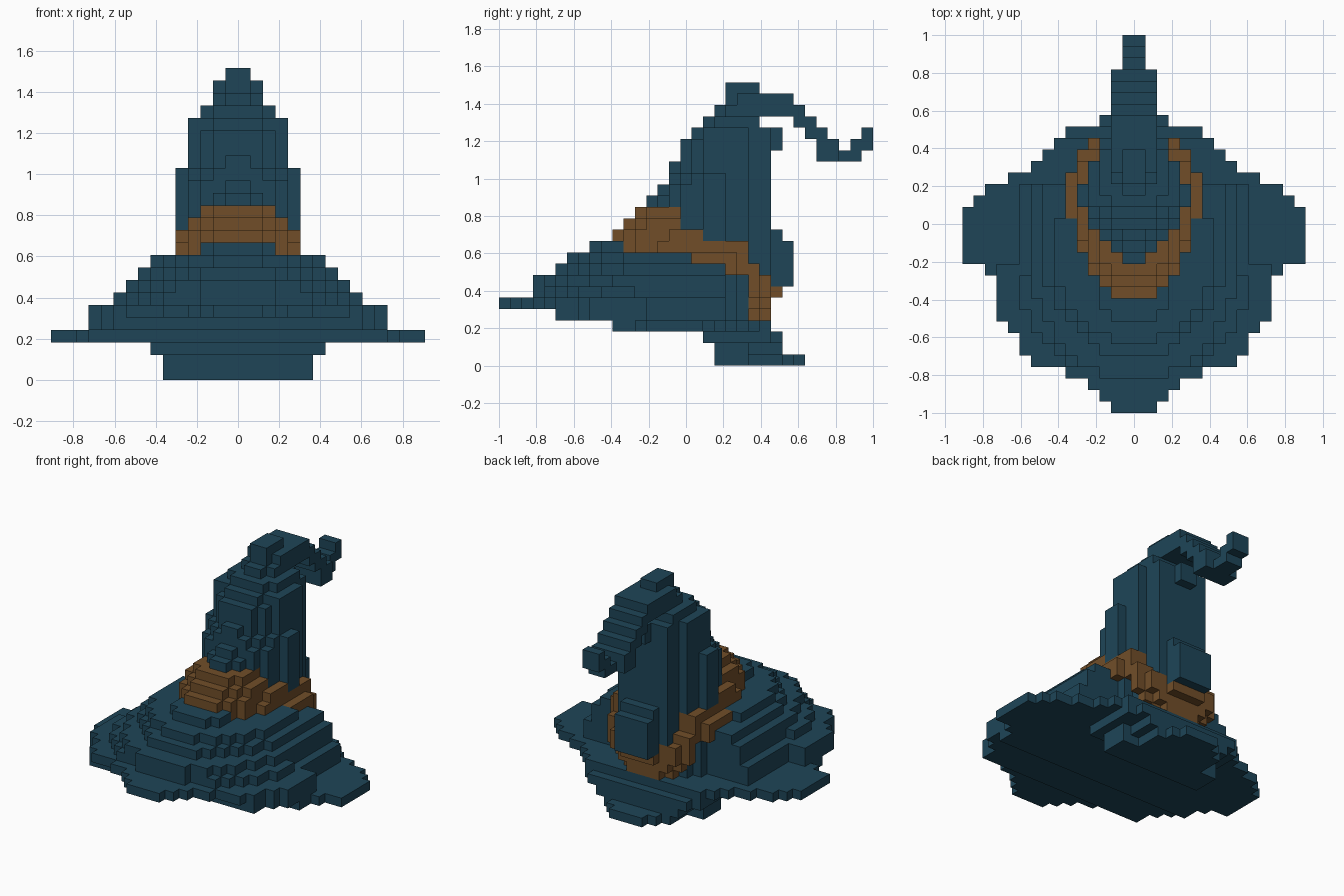
import bpy, bmesh, math

if "Cube" in bpy.data.objects:
    bpy.data.objects.remove(bpy.data.objects["Cube"])

V = 2 / 33            # block size; rows run front to back, layers run upward
cells = {}            # (column, row, layer) -> part name


def fill(part, layer, row, half):
    """Fill a mirrored run of blocks, keeping blocks already placed."""
    for i in range(-half, half):
        cells.setdefault((i, row, layer), part)


def oval(w, front, mid, row):
    """Half width of a rounded outline in front of its widest row."""
    t = max(0, mid - row) / (mid - front + 0.5)
    return max(1, round(w * math.sqrt(1 - t * t)))


def wedge(w, front, mid, row):
    """Half width of a more pointed outline."""
    t = max(0, mid - row) / (mid - front + 0.5)
    return max(1, round(w * (1 - t) ** 0.6))


# Curled tip: layer -> rows
for layer, rows in {23: (23, 24, 25), 22: (23, 24, 25, 26), 21: (26, 27),
                    20: (27, 28, 32), 19: (28, 29, 31, 32),
                    18: (28, 29, 30, 31)}.items():
    for r in rows:
        fill("curled_tip", layer, r, 2 if r < 30 else 1)

# Cone base and sloping hat band: widths and band range for rows 10..24
BASE = [2, 3, 4, 4, 5, 5, 5, 6, 6, 6, 6, 5, 5, 4]
LOW = [10, 10, 10, 10, 10, 10, 10, 9, 9, 8, 8, 8, 4, 4, 6]
HIGH = [11, 12, 13, 13, 13, 13, 11, 11, 10, 10, 10, 10, 8, 7, 6]
BACK = {19: 5, 20: 4, 21: 4, 22: 3, 23: 3, 24: 1}        # pleated back wall


def body(layer, row, half):
    n = row - 10
    banded = 0 <= n < len(LOW) and LOW[n] <= layer <= HIGH[n]
    fill("hat_band" if banded else "cone", layer, row, half)


for n, w in enumerate(BASE):
    r = n + 10
    for layer in range(4, 11):
        half = w
        if layer > HIGH[n]:                              # cone above the band
            half = min(w, BACK.get(r, 5))
        elif layer < LOW[n] and r >= 20:                 # wall under the band
            half = w - 1
        elif r >= 22:                                    # band dips at the back
            half = min(w, layer - 2 if r == 23 else layer - 1)
        body(layer, r, min(half, 5) if layer == 10 else half)
for layer in range(6, 12):                               # bump at the back
    for r in (24, 25):
        if r == 24 or 7 <= layer <= 10:
            body(layer, r, 2)

# Upper cone: layer -> half width, first row, last row
CONE = {11: (5, 10, 23), 12: (5, 11, 23), 13: (5, 12, 23), 14: (5, 13, 23),
        15: (5, 14, 23), 16: (5, 15, 23), 17: (4, 15, 23), 18: (4, 16, 23),
        19: (4, 16, 24), 20: (4, 17, 24), 21: (3, 18, 22), 22: (2, 19, 22),
        23: (2, 20, 22), 24: (1, 20, 22)}
for layer, (w, f, b) in CONE.items():
    for r in range(f, b + 1):
        if layer < 14:
            half = oval(w, f, 18, r)
            if r < 16:
                half = min(half, 16 - layer)
            elif r < 18 and layer > 11:
                half = min(half, 4)
        else:
            half = wedge(w, f, max(18, f + 1), r)
        body(layer, r, min(half, BACK.get(r, 5)))

# Brim: flat outline, then stepped rings rising to the cone
OUTLINE = [2, 3, 4, 6, 9, 10, 10, 11, 12, 12, 12, 12, 13, 15, 15, 15, 15, 15,
           14, 13, 11, 9, 8, 7, 6, 3, 2]
for layer, f, b, w in ((0, 19, 26, 6), (1, 19, 24, 6), (2, 18, 24, 7),
                       (3, 10, 23, 15), (4, 5, 12, 12), (5, 0, 12, 12),
                       (4, 13, 19, 10), (5, 13, 19, 10)):
    for r in range(f, b + 1):
        if layer < 2 and r > 21:                         # drooping rear flap
            w = 4 + layer
        fill("brim", layer, r, min(w, OUTLINE[r]))
# layer, half width, first row, widest row, last row
for layer, w, f, mid, b in ((6, 10, 3, 11, 19), (7, 9, 3, 13, 19),
                            (8, 8, 5, 14, 19), (9, 7, 6, 14, 16),
                            (10, 3, 8, 10, 10)):
    for r in range(f, b + 1):
        half = oval(w, f, mid, r)
        if layer == 6 and r > 11:
            half = 9
        fill("brim", layer, r, min(half, OUTLINE[r]))


def material(name, color):
    m = bpy.data.materials.new(name)
    m.diffuse_color = (*color, 1)
    m.use_nodes = True
    m.node_tree.nodes["Principled BSDF"].inputs["Base Color"].default_value = m.diffuse_color
    return m


teal = material("dark teal cloth", (0.013, 0.060, 0.097))
brown = material("brown leather", (0.165, 0.076, 0.022))

# Build each part from the exposed faces of its blocks
for part in ("brim", "hat_band", "cone", "curled_tip"):
    bm = bmesh.new()
    verts = {}
    for c, owner in cells.items():
        if owner != part:
            continue
        for axis in range(3):
            for side in (0, 1):
                near = list(c)
                near[axis] += 1 if side else -1
                if tuple(near) in cells:
                    continue
                a, b = (axis + 1) % 3, (axis + 2) % 3
                loop = []
                for da, db in ((0, 0), (1, 0), (1, 1), (0, 1)):
                    p = list(c)
                    p[axis] += side
                    p[a] += da
                    p[b] += db
                    p = tuple(p)
                    if p not in verts:
                        verts[p] = bm.verts.new((p[0] * V, p[1] * V - 1, p[2] * V))
                    loop.append(verts[p])
                bm.faces.new(loop if side else loop[::-1])
    mesh = bpy.data.meshes.new(part)
    bm.to_mesh(mesh)
    bm.free()
    mesh.materials.append(brown if part == "hat_band" else teal)
    bpy.context.collection.objects.link(bpy.data.objects.new(part, mesh))
